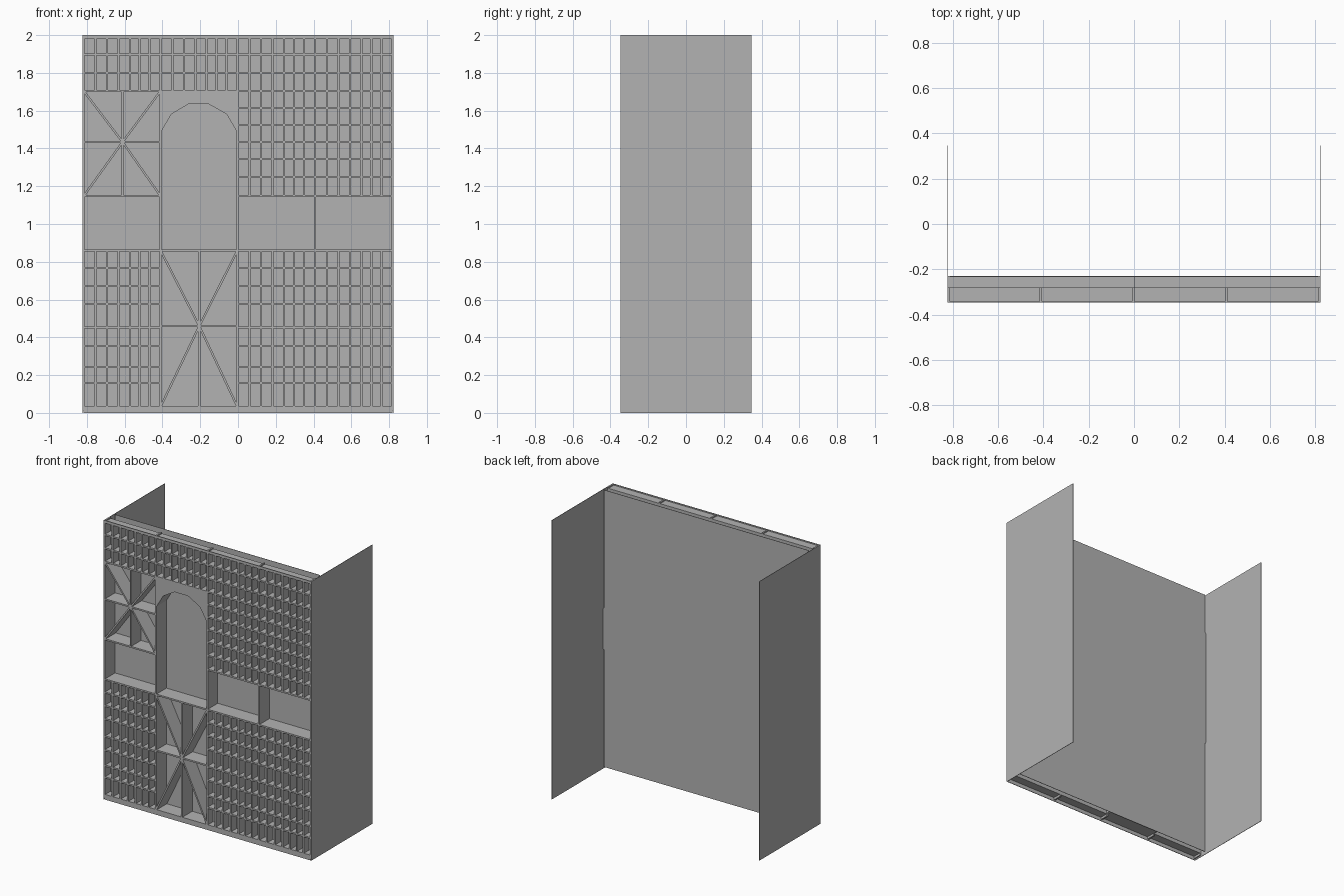
import bpy
import bmesh
import math
from mathutils import Matrix, Vector

cube = bpy.data.objects.get("Cube")
if cube:
    bpy.data.objects.remove(cube, do_unlink=True)

GREY = (0.45, 0.45, 0.45, 1)
mat = bpy.data.materials.new("plain grey")
mat.use_nodes = True
mat.diffuse_color = GREY
mat.node_tree.nodes["Principled BSDF"].inputs["Base Color"].default_value = GREY

# Depth planes and the main column lines
FRONT, SHALLOW, DEEP, REAR = -0.345, -0.281, -0.23, 0.346
T = 0.011
COLS = [-0.817, -0.41, -0.003, 0.407, 0.817]
BOTTOM, SILL, HEAD, FRIEZE, TOP = 0.032, 0.86, 1.148, 1.704, 1.99
SPLIT = [0.155, 0.305, 0.453, 0.6, 0.728, 0.858]


def finish(name, bm):
    bmesh.ops.recalc_face_normals(bm, faces=bm.faces)
    mesh = bpy.data.meshes.new(name)
    bm.to_mesh(mesh)
    bm.free()
    mesh.materials.append(mat)
    obj = bpy.data.objects.new(name, mesh)
    bpy.context.collection.objects.link(obj)
    return obj


def add_box(bm, x0, x1, y0, y1, z0, z1):
    mid = Vector((x0 + x1, y0 + y1, z0 + z1)) / 2
    size = Matrix.Diagonal((x1 - x0, y1 - y0, z1 - z0, 1))
    bmesh.ops.create_cube(bm, size=1, matrix=Matrix.Translation(mid) @ size)


def upright(bm, x, z0, z1, back, t=T):
    add_box(bm, x - t / 2, x + t / 2, FRONT, back, z0, z1)


def shelf(bm, x0, x1, z, back, t=T):
    add_box(bm, x0, x1, FRONT, back, z - t / 2, z + t / 2)


def spoke(bm, a, b, back):
    # Bar between two points of the facade plane
    dx, dz = b[0] - a[0], b[1] - a[1]
    place = Matrix.Translation(((a[0] + b[0]) / 2, (FRONT + back) / 2, (a[1] + b[1]) / 2))
    turn = Matrix.Rotation(-math.atan2(dz, dx), 4, "Y")
    size = Matrix.Diagonal((math.hypot(dx, dz), back - FRONT, T, 1))
    bmesh.ops.create_cube(bm, size=1, matrix=place @ turn @ size)


def lattice(name, first, last, levels):
    # Shallow pigeonholes over a run of columns, closed by a thin back
    bm = bmesh.new()
    z0, z1 = levels[0], levels[-1]
    for i in range(first, last):
        x0, x1 = COLS[i], COLS[i + 1]
        for f in SPLIT:
            upright(bm, x0 + f * (x1 - x0), z0, z1, SHALLOW)
    for z in levels[1:-1]:
        shelf(bm, COLS[first], COLS[last], z, SHALLOW)
    add_box(bm, COLS[first], COLS[last], SHALLOW - 0.004, SHALLOW, z0, z1)
    finish(name, bm)


def star(name, x0, x1, z0, z1, cx, cz):
    # Eight spokes meeting at a hub
    bm = bmesh.new()
    for x in (x0, cx, x1):
        for z in (z0, cz, z1):
            if (x, z) != (cx, cz):
                spoke(bm, (cx, cz), (x, z), DEEP)
    finish(name, bm)


# Pigeonhole lattices
lattice("frieze_lattice", 0, 4, [FRIEZE, 1.8, 1.897, TOP])
lattice("upper_lattice", 2, 4, [HEAD, 1.249, 1.344, 1.434, 1.524, 1.614, FRIEZE])
LOW = [BOTTOM, 0.159, 0.243, 0.354, 0.452, 0.577, 0.672, 0.767, SILL]
lattice("lower_lattice_right", 0, 1, LOW)
lattice("lower_lattice_left", 2, 4, LOW)

# Star-shaped racks
star("upper_star", COLS[0], COLS[1], HEAD, FRIEZE, -0.611, 1.434)
star("lower_star", COLS[1], COLS[2], BOTTOM, SILL, -0.205, 0.46)

# Main uprights
bm = bmesh.new()
for x in COLS:
    upright(bm, x, 0.01, 2.0, SHALLOW)
for x in COLS:
    upright(bm, x, SILL, HEAD, DEEP)
for x in COLS[:3]:
    upright(bm, x, HEAD, FRIEZE, DEEP)
for x in COLS[1:3]:
    upright(bm, x, BOTTOM, SILL, DEEP)
finish("main_uprights", bm)

# Main shelves
bm = bmesh.new()
shelf(bm, COLS[0], COLS[4], SILL, DEEP)
shelf(bm, COLS[0], COLS[1], HEAD, DEEP)
shelf(bm, COLS[2], COLS[4], HEAD, DEEP)
shelf(bm, COLS[0], COLS[2], FRIEZE, DEEP)
shelf(bm, COLS[2], COLS[4], FRIEZE, SHALLOW)
shelf(bm, COLS[0], COLS[4], TOP - 0.004, SHALLOW)
shelf(bm, COLS[0], COLS[4], BOTTOM, SHALLOW)
shelf(bm, COLS[1], COLS[2], BOTTOM, DEEP)
finish("main_shelves", bm)

# Thin front lips above and below the shelves
bm = bmesh.new()
add_box(bm, COLS[0], COLS[4], FRONT, FRONT + 0.004, TOP - 0.004, 2.0)
add_box(bm, COLS[0], COLS[4], FRONT, FRONT + 0.004, 0.0, BOTTOM)
finish("front_lips", bm)

# Arched niche surround
bm = bmesh.new()
outline = [(COLS[1], 1.492), (-0.405, 1.492), (-0.352, 1.582), (-0.262, 1.635),
           (-0.156, 1.635), (-0.061, 1.582), (-0.008, 1.492), (COLS[2], 1.492),
           (COLS[2], FRIEZE), (COLS[1], FRIEZE)]
face = bm.faces.new([bm.verts.new((x, FRONT, z)) for x, z in outline])
ext = bmesh.ops.extrude_face_region(bm, geom=[face], use_keep_orig=True)
moved = [v for v in ext["geom"] if isinstance(v, bmesh.types.BMVert)]
bmesh.ops.translate(bm, verts=moved, vec=(0, DEEP - FRONT, 0))
finish("niche_arch", bm)

# Back sheet
bm = bmesh.new()
add_box(bm, -0.812, 0.812, DEEP - 0.003, DEEP, 0.015, 2.0)
finish("back_sheet", bm)

# Side panels
for name, s in (("left_panel", 1), ("right_panel", -1)):
    bm = bmesh.new()
    a, b = sorted((s * 0.82, s * 0.823))
    add_box(bm, a, b, -0.346, REAR, 0, 2)
    finish(name, bm)
